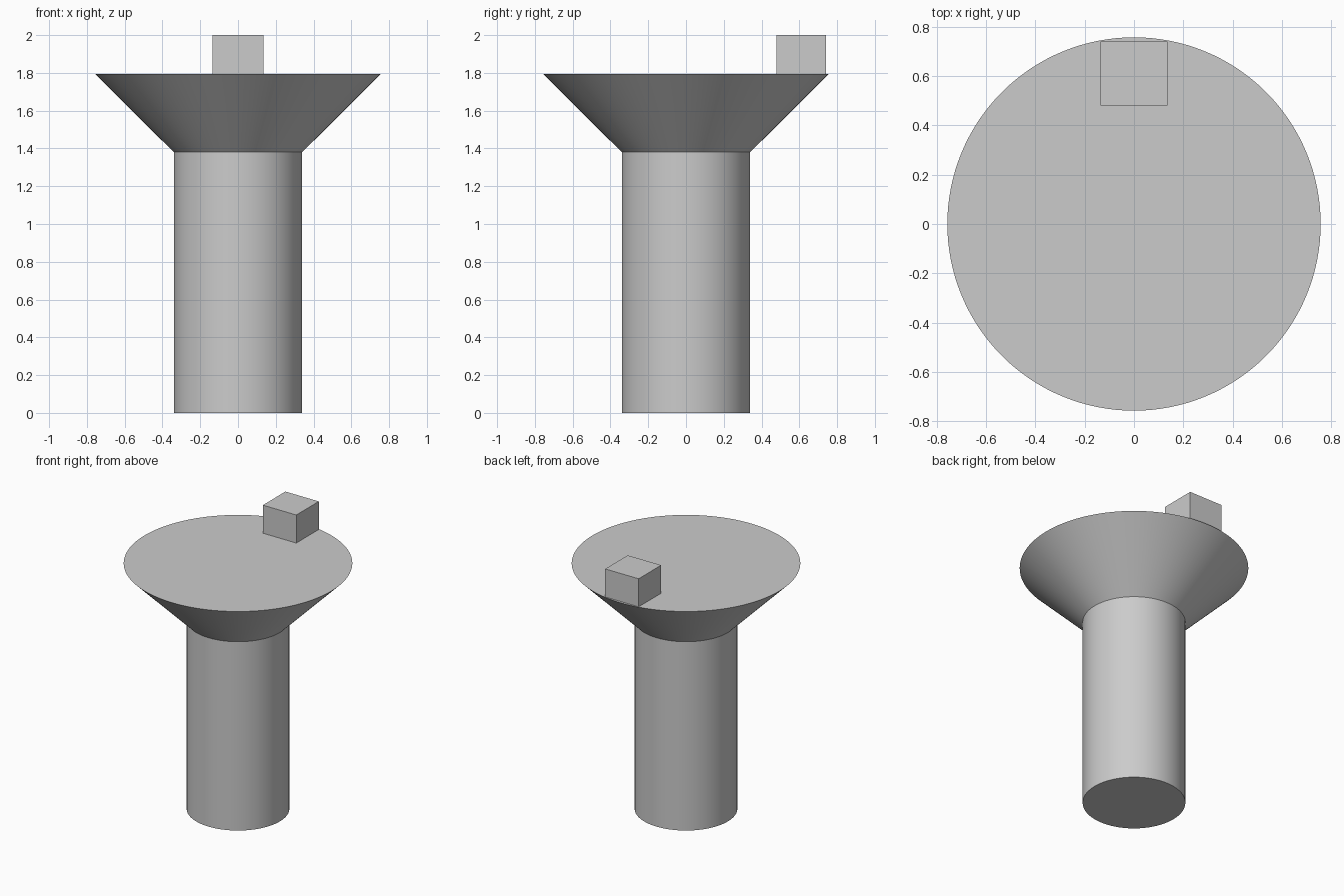
import bpy
import math

cube = bpy.data.objects.get("Cube")
if cube:
    bpy.data.objects.remove(cube, do_unlink=True)

STEM_R, RIM_R = 0.34, 0.757
NECK_Z, RIM_Z, TOP_Z = 1.38, 1.795, 2.0

# Single grey finish
grey = bpy.data.materials.new("light_grey")
grey.use_nodes = True
colour = (0.6, 0.6, 0.6, 1)
grey.diffuse_color = colour
grey.node_tree.nodes["Principled BSDF"].inputs["Base Color"].default_value = colour


def finish(name):
    obj = bpy.context.object
    obj.name = obj.data.name = name
    obj.data.materials.append(grey)
    return obj


def revolve(name, profile, segments=128):
    """Spin a closed (radius, z) profile around the z axis, with flat caps."""
    verts, faces = [], []
    for r, z in profile:
        for i in range(segments):
            a = math.tau * i / segments
            verts.append((r * math.cos(a), r * math.sin(a), z))
    for ring in range(len(profile) - 1):
        base = ring * segments
        for i in range(segments):
            j = (i + 1) % segments
            faces.append((base + i, base + j, base + segments + j, base + segments + i))
    faces.append(tuple(reversed(range(segments))))
    faces.append(tuple(range(len(verts) - segments, len(verts))))
    mesh = bpy.data.meshes.new(name)
    mesh.from_pydata(verts, [], faces)
    obj = bpy.data.objects.new(name, mesh)
    bpy.context.collection.objects.link(obj)
    bpy.ops.object.select_all(action="DESELECT")
    obj.select_set(True)
    bpy.context.view_layer.objects.active = obj
    bpy.ops.object.shade_smooth_by_angle(angle=math.radians(30))
    return finish(name)


# Cylindrical stem flaring into a solid conical head
revolve("stem_and_head", [(STEM_R, 0), (STEM_R, NECK_Z), (RIM_R, RIM_Z)])

# Small block standing on the head near the back rim
bpy.ops.mesh.primitive_cube_add(size=1, location=(0, 0.61, (RIM_Z + TOP_Z) / 2))
block = finish("rim_block")
block.scale = (0.27, 0.26, TOP_Z - RIM_Z)
bpy.ops.object.transform_apply(location=False, rotation=False, scale=True)
